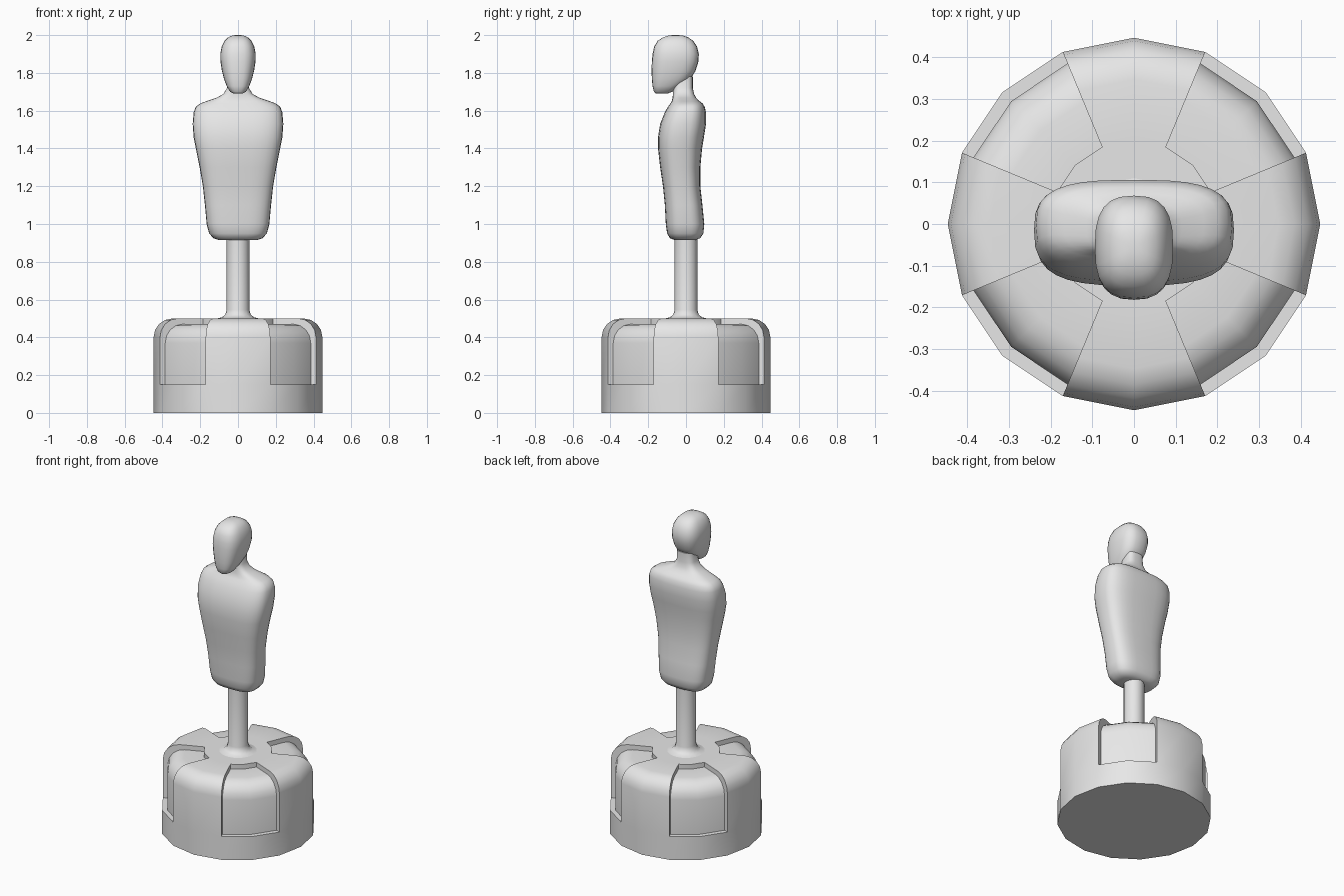
import bpy, bmesh
from math import cos, sin, pi, radians, copysign

default = bpy.data.objects.get("Cube")
if default:
    bpy.data.objects.remove(default, do_unlink=True)

grey = bpy.data.materials.new("light grey")
grey.use_nodes = True
colour = (0.8, 0.8, 0.8, 1)
grey.diffuse_color = colour
grey.node_tree.nodes["Principled BSDF"].inputs["Base Color"].default_value = colour


def finish(name, bm, angle):
    """Clean the mesh, link it as an object and smooth it."""
    bmesh.ops.remove_doubles(bm, verts=bm.verts, dist=0.0005)
    bmesh.ops.recalc_face_normals(bm, faces=bm.faces)
    mesh = bpy.data.meshes.new(name)
    bm.to_mesh(mesh)
    bm.free()
    mesh.materials.append(grey)
    obj = bpy.data.objects.new(name, mesh)
    bpy.context.collection.objects.link(obj)
    bpy.ops.object.select_all(action="DESELECT")
    bpy.context.view_layer.objects.active = obj
    obj.select_set(True)
    bpy.ops.object.shade_smooth_by_angle(angle=radians(angle))
    return obj


def add_quad(bm, corners):
    """Add a face, skipping corners that coincide."""
    points = []
    for c in corners:
        if all(sum((a - b) ** 2 for a, b in zip(c, p)) > 1e-9 for p in points):
            points.append(c)
    if len(points) > 2:
        bm.faces.new([bm.verts.new(p) for p in points])


def spin(r, z, step, sides=16):
    a = 2 * pi * step / sides
    return (r * cos(a), r * sin(a), z)


def lathe(bm, profile, step):
    for (r0, z0), (r1, z1) in zip(profile, profile[1:]):
        add_quad(bm, [spin(r0, z0, step), spin(r0, z0, step + 1),
                      spin(r1, z1, step + 1), spin(r1, z1, step)])


def loft(name, rings, power, sides, angle):
    """Stack rounded-box rings given as (height, half width, front, back)."""
    bm = bmesh.new()
    loops = []
    for z, half, front, back in rings:
        loop = []
        for k in range(sides):
            c, s = cos(2 * pi * k / sides), sin(2 * pi * k / sides)
            x = half * copysign(abs(c) ** (2 / power), c)
            y = (front + back) / 2 + (back - front) / 2 * copysign(abs(s) ** (2 / power), s)
            loop.append(bm.verts.new((x, y, z)))
        loops.append(loop)
    for low, high in zip(loops, loops[1:]):
        for k in range(sides):
            n = (k + 1) % sides
            bm.faces.new((low[k], low[n], high[n], high[k]))
    bm.faces.new(loops[0])
    bm.faces.new(loops[-1])
    return finish(name, bm, angle)


# Base: a rounded drum with four sunken panels
R, H, ROUND, HUB, SINK, SILL = 0.447, 0.5, 0.1, 0.2, 0.03, 0.15
arc = [(cos(pi / 8 * i), sin(pi / 8 * i)) for i in range(5)]


def shoulder(inset):
    return [(R - inset - ROUND + ROUND * c, H - inset - ROUND + ROUND * s) for c, s in arc]


raised = [(R, SILL), (R, SILL)] + shoulder(0) + [(HUB, H), (HUB, H)]
sunken = [(R, SILL), (R - SINK, SILL)] + shoulder(SINK) + [(HUB, H - SINK), (HUB, H)]
bm = bmesh.new()
for step in range(16):
    outline = sunken if step % 4 in (1, 2) else raised
    lathe(bm, [(0, 0), (R, 0)] + outline + [(0.11, H)], step)
    # Side walls where a panel meets a raised arm
    if step % 4 in (1, 3):
        for i in range(len(raised) - 1):
            add_quad(bm, [spin(*raised[i], step), spin(*raised[i + 1], step),
                          spin(*sunken[i + 1], step), spin(*sunken[i], step)])
finish("base", bm, 30)

# Pole with a flared foot
bm = bmesh.new()
for step in range(16):
    lathe(bm, [(0.11, H), (0.085, 0.506), (0.068, 0.52), (0.06, 0.545), (0.06, 0.96)], step)
finish("pole", bm, 40)

# Torso, shoulders and neck
loft("torso", [
    (0.915, 0.10, -0.06, 0.05), (0.925, 0.13, -0.085, 0.075),
    (0.95, 0.153, -0.1, 0.092), (1.0, 0.166, -0.107, 0.097),
    (1.1, 0.175, -0.112, 0.087), (1.2, 0.186, -0.122, 0.076),
    (1.3, 0.203, -0.137, 0.076), (1.4, 0.223, -0.148, 0.085),
    (1.46, 0.235, -0.148, 0.095), (1.53, 0.24, -0.137, 0.106),
    (1.59, 0.235, -0.113, 0.106), (1.62, 0.224, -0.096, 0.099),
    (1.638, 0.2, -0.083, 0.088), (1.65, 0.168, -0.076, 0.072),
    (1.668, 0.115, -0.071, 0.054), (1.688, 0.078, -0.069, 0.043),
    (1.72, 0.058, -0.068, 0.036), (1.78, 0.055, -0.068, 0.036),
], 3, 32, 50)

# Head with a long jaw
loft("head", [
    (1.69, 0.022, -0.16, -0.1), (1.7, 0.042, -0.17, -0.072),
    (1.73, 0.06, -0.177, -0.03), (1.77, 0.075, -0.181, 0.025),
    (1.81, 0.085, -0.182, 0.05), (1.86, 0.093, -0.181, 0.066),
    (1.9, 0.094, -0.177, 0.068), (1.94, 0.086, -0.168, 0.058),
    (1.97, 0.071, -0.15, 0.038), (1.988, 0.053, -0.122, 0.012),
    (1.997, 0.032, -0.095, -0.015), (2.0, 0.014, -0.07, -0.04),
], 2.7, 24, 50)
